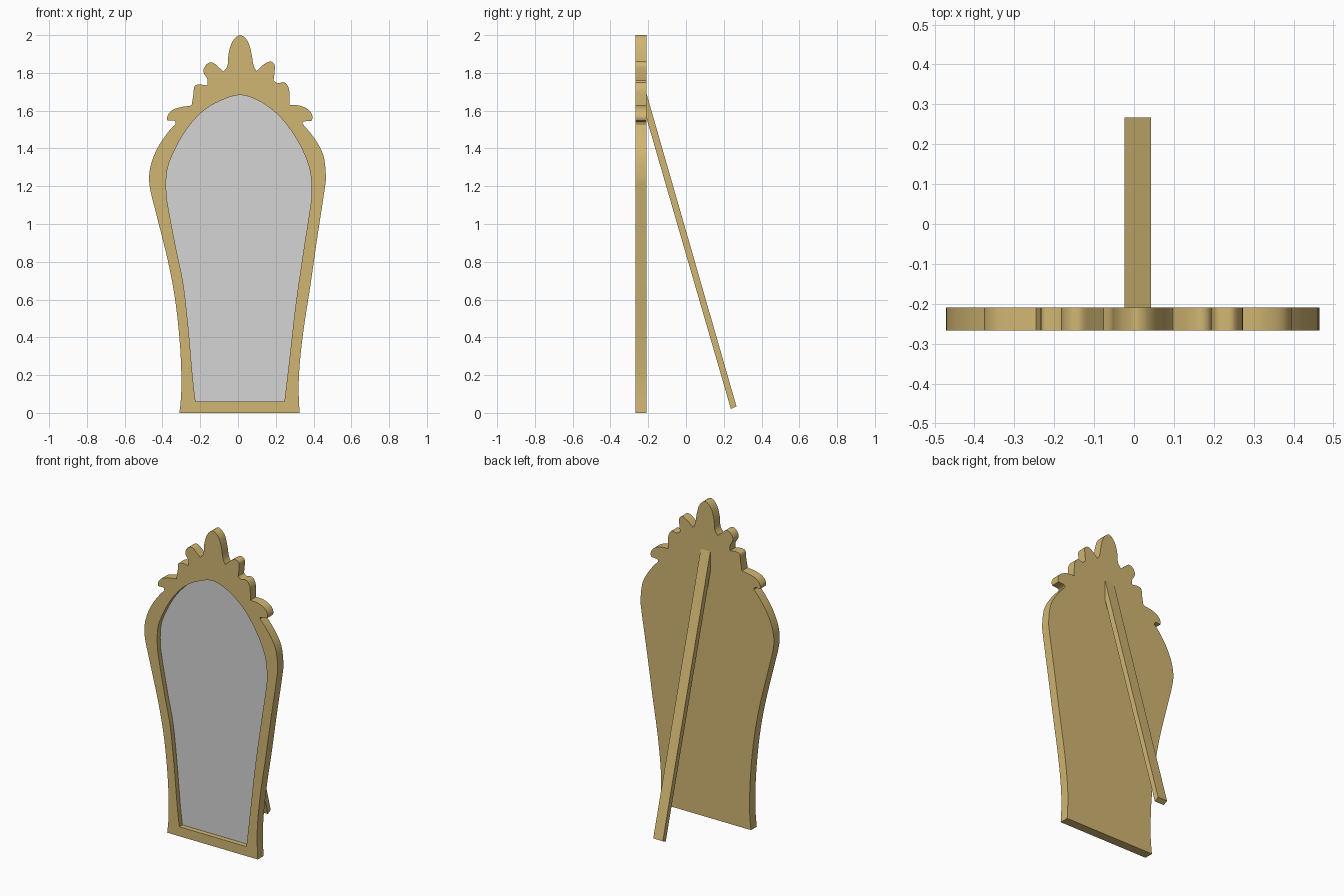
import bpy
import bmesh
from mathutils import Vector

default_cube = bpy.data.objects.get("Cube")
if default_cube:
    bpy.data.objects.remove(default_cube, do_unlink=True)

FRONT, RECESS, BACK = -0.267, -0.236, -0.209


def make_material(name, colour):
    material = bpy.data.materials.new(name)
    material.use_nodes = True
    material.diffuse_color = colour
    shader = material.node_tree.nodes["Principled BSDF"]
    shader.inputs["Base Color"].default_value = colour
    return material


gold = make_material("pale gold", (0.64, 0.47, 0.17, 1))
silver = make_material("mirror silver", (0.67, 0.66, 0.665, 1))


def smooth_run(points, steps=4):
    """Round off one run of points, keeping both of its ends as corners."""
    points = [Vector(p) for p in points]
    padded = [points[0]] + points + [points[-1]]
    result = []
    for a, b, c, d in zip(padded, padded[1:], padded[2:], padded[3:]):
        for step in range(steps):
            t = step / steps
            result.append(b + ((c - a) * t
                               + (2 * a - 5 * b + 4 * c - d) * t ** 2
                               + (3 * b - a - 3 * c + d) * t ** 3) / 2)
    return result


def closed_outline(runs):
    """Join runs into a loop; each run ends where the next one starts."""
    outline = []
    for run, following in zip(runs, runs[1:] + runs[:1]):
        outline += smooth_run(run + [following[0]])
    return outline


def add_loop(bm, outline, y):
    return [bm.verts.new((p.x, y, p.y)) for p in outline]


def loop_edges(bm, loop):
    pairs = zip(loop, loop[1:] + loop[:1])
    return [bm.edges.get(pair) or bm.edges.new(pair) for pair in pairs]


def add_walls(bm, near, far):
    for i in range(len(near)):
        bm.faces.new((near[i - 1], near[i], far[i], far[i - 1]))


def finish(bm, name, materials):
    bmesh.ops.recalc_face_normals(bm, faces=bm.faces)
    mesh = bpy.data.meshes.new(name)
    bm.to_mesh(mesh)
    bm.free()
    for material in materials:
        mesh.materials.append(material)
    obj = bpy.data.objects.new(name, mesh)
    bpy.context.collection.objects.link(obj)
    return obj


# Frame silhouette, clockwise from the crest; every run starts at a corner
right_crest = [
    [(0.098, 1.81), (0.13, 1.84), (0.167, 1.86), (0.193, 1.845), (0.193, 1.8)],
    [(0.188, 1.76), (0.21, 1.745), (0.246, 1.75), (0.268, 1.72), (0.273, 1.68)],
    [(0.273, 1.63), (0.325, 1.627), (0.374, 1.605), (0.395, 1.57)],
    [(0.39, 1.547), (0.347, 1.542)],
]
right_side = [(0.342, 1.53), (0.4, 1.46), (0.45, 1.37), (0.465, 1.26),
              (0.458, 1.18), (0.42, 0.93), (0.384, 0.68), (0.347, 0.44),
              (0.326, 0.25), (0.321, 0.12)]
base = [(0.326, 0)]
left_side = [(-0.31, 0), (-0.3, 0.12), (-0.305, 0.33), (-0.33, 0.58),
             (-0.37, 0.8), (-0.427, 1.03), (-0.464, 1.18), (-0.47, 1.26),
             (-0.453, 1.34), (-0.416, 1.42), (-0.363, 1.495)]
left_crest = [
    [(-0.33, 1.53), (-0.337, 1.547)],
    [(-0.374, 1.547), (-0.374, 1.57), (-0.352, 1.6), (-0.31, 1.617)],
    [(-0.246, 1.627), (-0.236, 1.685), (-0.23, 1.73), (-0.2, 1.738)],
    [(-0.162, 1.733), (-0.162, 1.765), (-0.183, 1.807), (-0.167, 1.845),
     (-0.135, 1.855), (-0.103, 1.83)],
]
finial = [(-0.077, 1.807), (-0.055, 1.84), (-0.05, 1.9), (-0.03, 1.965),
          (0.01, 2), (0.05, 1.97), (0.07, 1.91), (0.082, 1.84)]
frame_outline = closed_outline(
    right_crest + [right_side, base, left_side] + left_crest + [finial])

# Arched opening around the glass
arch = [(-0.225, 0.06), (-0.241, 0.2), (-0.262, 0.44), (-0.289, 0.68),
        (-0.326, 0.86), (-0.368, 1.08), (-0.38, 1.18), (-0.374, 1.29),
        (-0.336, 1.39), (-0.273, 1.5), (-0.188, 1.595), (-0.098, 1.65),
        (0.01, 1.683), (0.114, 1.65), (0.21, 1.58), (0.284, 1.49),
        (0.342, 1.39), (0.379, 1.29), (0.39, 1.19), (0.384, 1.1),
        (0.347, 0.86), (0.305, 0.57), (0.273, 0.29)]
sill = [(0.246, 0.06)]
opening_outline = closed_outline([arch, sill])

# Frame with closed back and the glass set into its recess
bm = bmesh.new()
outer_front = add_loop(bm, frame_outline, FRONT)
outer_back = add_loop(bm, frame_outline, BACK)
opening_front = add_loop(bm, opening_outline, FRONT)
opening_floor = add_loop(bm, opening_outline, RECESS)
add_walls(bm, outer_front, outer_back)
add_walls(bm, opening_front, opening_floor)
bm.faces.new(outer_back)
glass = bm.faces.new(opening_floor)
glass.material_index = 1
rim = loop_edges(bm, outer_front) + loop_edges(bm, opening_front)
bmesh.ops.triangle_fill(bm, edges=rim, use_beauty=True, normal=(0, -1, 0))
frame = finish(bm, "mirror_frame", [gold, silver])

bpy.ops.object.select_all(action="DESELECT")
frame.select_set(True)
bpy.context.view_layer.objects.active = frame
bpy.ops.object.shade_smooth_by_angle()

# Slanted easel leg, cut flush against the back
bm = bmesh.new()
leg_profile = [(BACK, 1.69), (0.267, 0.035), (0.238, 0.02), (BACK, 1.56)]
sides = [[bm.verts.new((x, y, z)) for y, z in leg_profile]
         for x in (-0.024, 0.043)]
add_walls(bm, *sides)
for side in sides:
    bm.faces.new(side)
finish(bm, "easel_leg", [gold])
